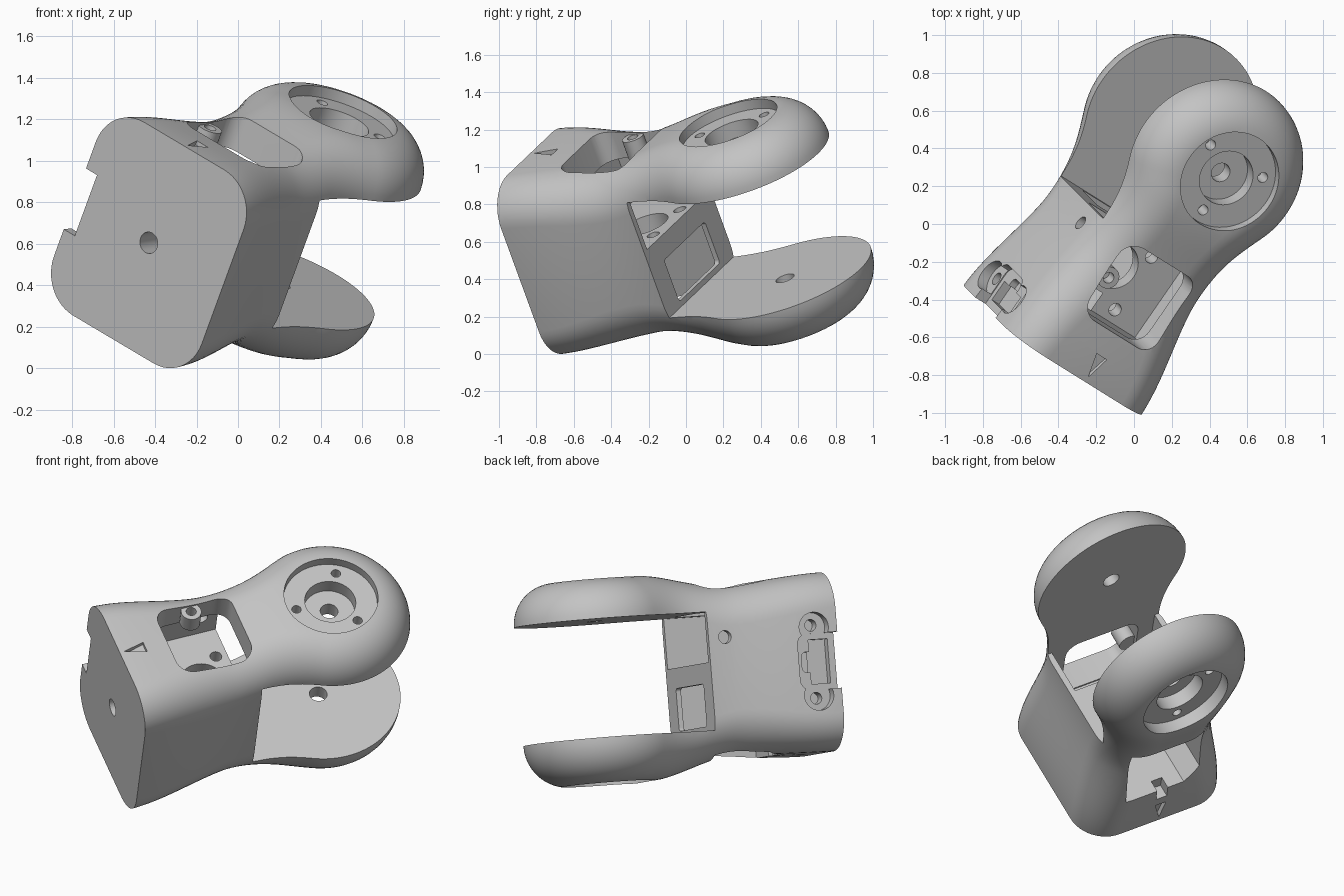
import bpy, bmesh
from math import sin, cos, pi, radians
from mathutils import Vector, Matrix
from mathutils.geometry import interpolate_bezier

cube = bpy.data.objects.get("Cube")
if cube:
    bpy.data.objects.remove(cube, do_unlink=True)

mat = bpy.data.materials.new("plain_grey")
mat.use_nodes = True
GREY = (0.55, 0.55, 0.55, 1)
mat.diffuse_color = GREY
mat.node_tree.nodes["Principled BSDF"].inputs["Base Color"].default_value = GREY

# Tilted frame: local x = width, y = length from end face, z = hinge axis
U = Vector((0.325, -0.325, 0.888)).normalized()
L = Vector((0.565, 0.818, 0.093))
L = (L - U * L.dot(U)).normalized()
W = L.cross(U)
FRAME = Matrix.Translation((-0.43, -0.665, 0.605)) @ Matrix((W, L, U)).transposed().to_4x4()
# Maps prism (p, q, depth) onto the -x side wall
SIDE = Matrix(((0, 0, -1, 0), (1, 0, 0, 0), (0, 1, 0, 0), (0, 0, 0, 1)))
# Maps prism (p, q, depth) along the length axis
ALONG = Matrix(((1, 0, 0, 0), (0, 0, 1, 0), (0, 1, 0, 0), (0, 0, 0, 1)))

HINGE, R, FORK = 1.318, 0.485, 0.77
GAP_LOW, GAP_TOP = -0.36, 0.335


def make(name, bm):
    bmesh.ops.recalc_face_normals(bm, faces=bm.faces)
    me = bpy.data.meshes.new(name)
    bm.to_mesh(me)
    bm.free()
    me.materials.append(mat)
    ob = bpy.data.objects.new(name, me)
    bpy.context.collection.objects.link(ob)
    return ob


def circle(cx, cy, r, n=40):
    return [(cx + r * cos(2 * pi * i / n), cy + r * sin(2 * pi * i / n)) for i in range(n)]


def rect(x0, x1, y0, y1, r=0.0):
    if r == 0:
        return [(x0, y0), (x1, y0), (x1, y1), (x0, y1)]
    centres = [(x1 - r, y1 - r), (x0 + r, y1 - r), (x0 + r, y0 + r), (x1 - r, y0 + r)]
    return [(cx + r * cos(pi / 2 * (k + i / 8)), cy + r * sin(pi / 2 * (k + i / 8)))
            for k, (cx, cy) in enumerate(centres) for i in range(9)]


def prism(name, pts, a, b, m=Matrix()):
    bm = bmesh.new()
    lo = [bm.verts.new(m @ Vector((x, y, a))) for x, y in pts]
    hi = [bm.verts.new(m @ Vector((x, y, b))) for x, y in pts]
    bm.faces.new(lo)
    bm.faces.new(hi)
    n = len(pts)
    for i in range(n):
        j = (i + 1) % n
        bm.faces.new((lo[i], lo[j], hi[j], hi[i]))
    return make(name, bm)


def smooth(t):
    t = min(max(t, 0), 1)
    return t * t * (3 - 2 * t)


def height(y, side):
    dip, rise = (0.035, 0.088) if side > 0 else (0.015, 0.112)
    return 0.525 - dip * smooth(y / 0.6) + rise * smooth((y - 0.58) / 0.54)


def rim(y, side):
    # Edge rounding, growing from the end face to the full arm thickness
    return 0.215 + (0.028 if side > 0 else 0.045) * smooth(y / 0.6)


def shell():
    # Half plan outline: tapered body, waist, round hinge end
    phi = radians(-24)
    join = Vector((R * cos(phi), HINGE + R * sin(phi)))
    tangent = Vector((-sin(phi), cos(phi)))
    waist = Vector((0.374, 0.83))
    half = interpolate_bezier(Vector((0.47, 0)), Vector((0.46, 0.3)),
                              waist - Vector((0, 0.27)), waist, 26)[:-1]
    half += interpolate_bezier(waist, waist + Vector((0, 0.1)), join - tangent * 0.12, join, 12)[:-1]
    steps = 36
    half += [Vector((R * cos(a), HINGE + R * sin(a)))
             for a in (phi + (pi / 2 - phi) * i / steps for i in range(steps + 1))]
    half = [Vector((p[0], p[1])) for p in half]
    last = len(half) - 1
    normals = []
    for i in range(last + 1):
        d = half[min(i + 1, last)] - half[max(i - 1, 0)]
        normals.append(Vector((d.y, -d.x)).normalized())
    normals[0], normals[last] = Vector((1, 0)), Vector((0, 1))
    # Stack of inset outlines makes the rounded rim
    bm = bmesh.new()
    rings = []
    arc = [pi / 2 * i / 12 for i in range(13)]
    for side, t in [(-1, t) for t in reversed(arc)] + [(1, t) for t in arc]:
        pts = [p - n * rim(p.y, side) * (1 - cos(t)) for p, n in zip(half, normals)]
        row = [Vector((p.x, p.y, side * (height(p.y, side) - rim(p.y, side) * (1 - sin(t)))))
               for p in pts]
        right = [bm.verts.new(v) for v in row]
        left = [bm.verts.new((-v.x, v.y, v.z)) for v in row[:-1]]
        rings.append(right + left[::-1])
    n = len(rings[0])
    for a, b in zip(rings, rings[1:]):
        for i in range(n - 1):
            bm.faces.new((a[i], a[i + 1], b[i + 1], b[i]))
    for ring in (rings[0], rings[-1]):
        for i in range(last - 1):
            bm.faces.new((ring[i], ring[i + 1], ring[n - 2 - i], ring[n - 1 - i]))
        bm.faces.new((ring[last - 1], ring[last], ring[last + 1]))
    # Flat end face
    bm.faces.new([r[0] for r in rings] + [r[-1] for r in reversed(rings)])
    return make("fork_body", bm)


def cut(target, cutter):
    mod = target.modifiers.new("cut", "BOOLEAN")
    mod.operation, mod.solver, mod.object = "DIFFERENCE", "EXACT", cutter
    bpy.context.view_layer.objects.active = target
    bpy.ops.object.modifier_apply(modifier=mod.name)
    bpy.data.objects.remove(cutter, do_unlink=True)


def finish(ob):
    ob.data.transform(FRAME)
    bpy.ops.object.select_all(action="DESELECT")
    ob.select_set(True)
    bpy.context.view_layer.objects.active = ob
    bpy.ops.object.shade_smooth_by_angle(angle=radians(32))


body = shell()

# Gap between the two arms
cut(body, prism("gap", rect(-1, 1, FORK, 3), GAP_LOW, GAP_TOP))

# Both arms: stepped hinge recess, screw holes and a pointer mark
for s, shift in ((1, 0), (-1, 0.02)):
    for r, z in ((0.276, 0.52), (0.15, 0.43), (0.052, 0.3)):
        cut(body, prism("hinge_step", circle(0.005, HINGE, r, 64), s * (z + shift), s * 0.8))
    for deg in (30, 150, 270):
        a = radians(deg)
        cut(body, prism("hinge_screw", circle(0.21 * cos(a), HINGE + 0.21 * sin(a), 0.028, 20),
                        s * 0.42, s * 0.7))
    mark = [(0, 0.03), (0.035, 0.16), (-0.035, 0.16)]
    cut(body, prism("mark", mark, s * 0.497, s * 0.7))

# Upper chamber, open at the top and full width towards the gap
cut(body, prism("upper_window", rect(-0.24, 0.24, 0.3, 0.765, 0.09), 0.06, 0.8))
cut(body, prism("upper_chamber", rect(-0.34, 0.34, 0.29, 0.85), 0.04, GAP_TOP))

# Lower chamber with one bevelled corner, a latch notch and an opening in the fork wall
lower = [(-0.14, 0.3), (0.24, 0.3), (0.24, 0.74), (-0.24, 0.74), (-0.24, 0.39)]
cut(body, prism("lower_chamber", lower, -0.8, -0.05))
cut(body, prism("latch_notch", rect(-0.035, 0.035, 0.22, 0.32), -0.7, -0.44))
cut(body, prism("wall_opening", rect(-0.23, 0.23, -0.33, -0.08, 0.02), 0.6, 0.9, ALONG))

# Holes in the plate between the chambers
cut(body, prism("plate_hole", circle(0, 0.56, 0.13), -0.1, 0.1))
for x in (-0.15, 0.15):
    for y in (0.36, 0.7):
        cut(body, prism("plate_screw", circle(x, y, 0.035, 20), -0.1, 0.1))

# End face hole and side wall hole
cut(body, prism("end_hole", circle(0, 0, 0.052, 32), -0.1, 0.4, ALONG))
cut(body, prism("side_hole", circle(0.67, 0.18, 0.038, 24), 0.2, 0.6, SIDE))

# Side socket: notch, lobes, screw holes and deep slot
cut(body, prism("socket_notch", rect(-0.1, 0.245, -0.165, 0.165, 0.06), 0.4, 0.7, SIDE))
for q in (-0.2, 0.2):
    cut(body, prism("socket_lobe", circle(0.14, q, 0.088, 32), 0.405, 0.7, SIDE))
    cut(body, prism("socket_screw", circle(0.14, q * 1.07, 0.035, 20), 0.34, 0.7, SIDE))
cut(body, prism("socket_slot", rect(0.04, 0.16, -0.13, 0.13), 0.35, 0.7, SIDE))
cut(body, prism("socket_slot_side", rect(0.12, 0.21, -0.06, 0.06, 0.03), 0.36, 0.7, SIDE))
finish(body)

# Screw boss on the upper chamber wall
boss = prism("screw_boss", circle(-0.205, 0.53, 0.06, 32), 0.36, 0.465)
cut(boss, prism("boss_hole", circle(-0.205, 0.53, 0.03, 20), 0.39, 0.6))
finish(boss)
